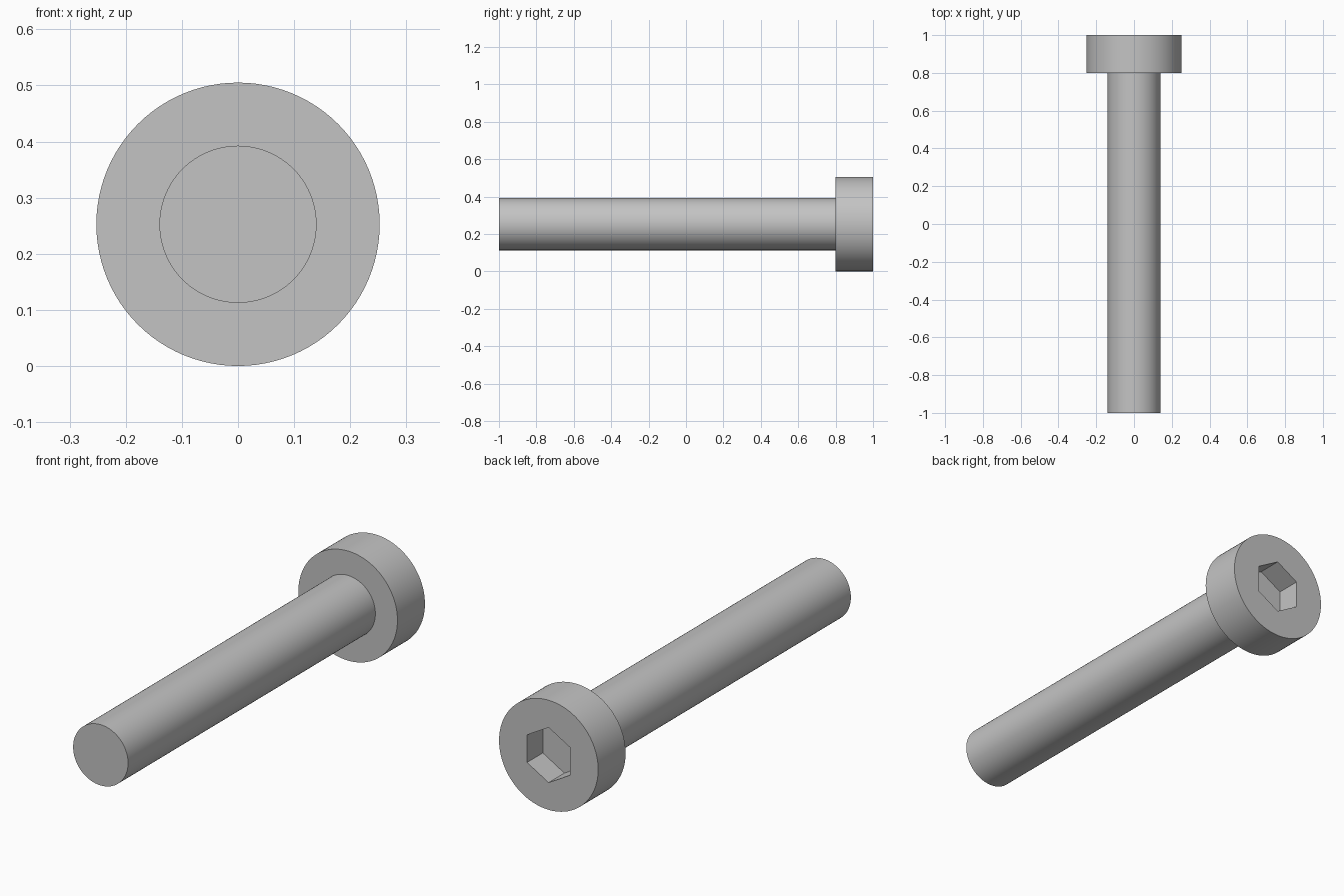
import bpy
import bmesh
from math import sin, cos, pi, radians

SEGMENTS = 96
HEAD_RADIUS = 0.2525
SHANK_RADIUS = 0.14
SOCKET_APOTHEM = 0.11
SOCKET_DEPTH = 0.115
HEAD_START = 0.8

cube = bpy.data.objects.get("Cube")
if cube:
    bpy.data.objects.remove(cube, do_unlink=True)

steel = bpy.data.materials.new("grey steel")
steel.use_nodes = True
colour = (0.55, 0.55, 0.55, 1)
steel.diffuse_color = colour
steel.node_tree.nodes["Principled BSDF"].inputs["Base Color"].default_value = colour


def circle(radius):
    return lambda angle: radius


def hexagon(apothem):
    # polar radius of a hexagon with a corner pointing up
    return lambda angle: apothem / cos(angle % (pi / 3) - pi / 6)


def loft(name, rings, cap_start=False, cap_end=False):
    """Skin a series of (y, outline) rings along the bolt axis."""
    bm = bmesh.new()
    angles = [2 * pi * i / SEGMENTS for i in range(SEGMENTS)]
    loops = [[bm.verts.new((r(a) * sin(a), y, HEAD_RADIUS + r(a) * cos(a)))
              for a in angles] for y, r in rings]
    for near, far in zip(loops, loops[1:]):
        for i in range(SEGMENTS):
            j = (i + 1) % SEGMENTS
            bm.faces.new((near[i], near[j], far[j], far[i]))
    if cap_start:
        bm.faces.new(loops[0][::-1])
    if cap_end:
        bm.faces.new(loops[-1])
    mesh = bpy.data.meshes.new(name)
    bm.to_mesh(mesh)
    bm.free()
    mesh.materials.append(steel)
    obj = bpy.data.objects.new(name, mesh)
    bpy.context.collection.objects.link(obj)
    bpy.ops.object.select_all(action="DESELECT")
    obj.select_set(True)
    bpy.context.view_layer.objects.active = obj
    bpy.ops.object.shade_smooth_by_angle(angle=radians(30))
    return obj


# Plain cylindrical shank
loft("shank", [(-1, circle(SHANK_RADIUS)), (HEAD_START, circle(SHANK_RADIUS))],
     cap_start=True)

# Cylindrical head: underside, rim, end face and hexagonal socket
loft("head", [(HEAD_START, circle(SHANK_RADIUS)),
              (HEAD_START, circle(HEAD_RADIUS)),
              (1, circle(HEAD_RADIUS)),
              (1, hexagon(SOCKET_APOTHEM)),
              (1 - SOCKET_DEPTH, hexagon(SOCKET_APOTHEM))],
     cap_end=True)
